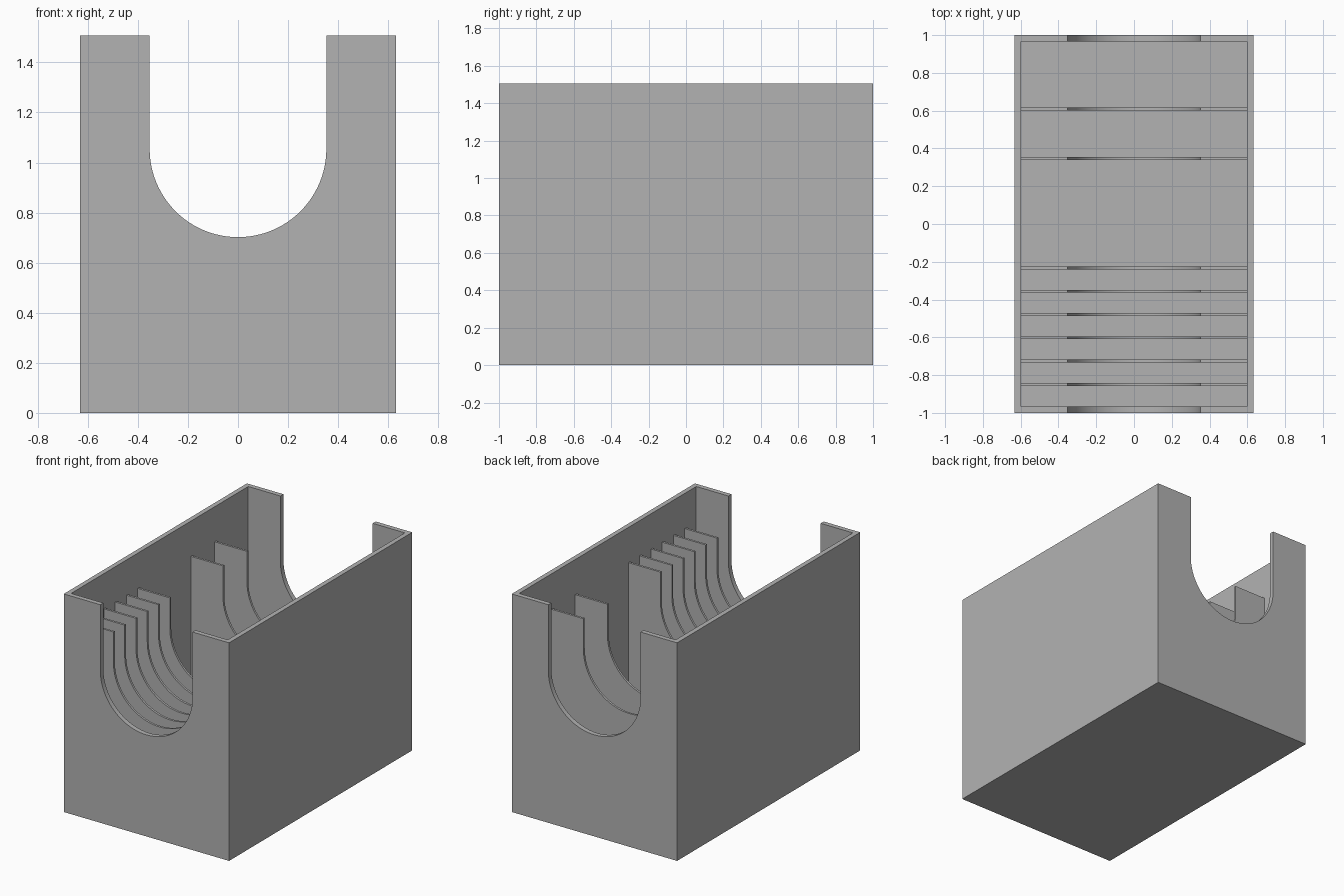
import bpy
import bmesh
from math import pi, cos, sin

cube = bpy.data.objects.get("Cube")
if cube:
    bpy.data.objects.remove(cube, do_unlink=True)

WIDTH, LENGTH, HEIGHT = 1.264, 2.0, 1.507
WALL = 0.033
SLOT_R, SLOT_Z = 0.353, 1.055
BAFFLE_TOP, BAFFLE_T = 1.264, 0.015

grey = bpy.data.materials.new("plain_grey")
grey.use_nodes = True
colour = (0.448, 0.448, 0.448, 1)
grey.diffuse_color = colour
grey.node_tree.nodes["Principled BSDF"].inputs["Base Color"].default_value = colour


def extrude_profile(name, points, y0, y1):
    """Solid made from an x-z outline stretched from y0 to y1."""
    bm = bmesh.new()
    face = bm.faces.new([bm.verts.new((x, y0, z)) for x, z in points])
    grown = bmesh.ops.extrude_face_region(bm, geom=[face])["geom"]
    verts = [v for v in grown if isinstance(v, bmesh.types.BMVert)]
    bmesh.ops.translate(bm, verts=verts, vec=(0, y1 - y0, 0))
    bmesh.ops.recalc_face_normals(bm, faces=bm.faces)
    mesh = bpy.data.meshes.new(name)
    bm.to_mesh(mesh)
    bm.free()
    mesh.materials.append(grey)
    obj = bpy.data.objects.new(name, mesh)
    bpy.context.collection.objects.link(obj)
    return obj


def rectangle(half, z0, z1):
    return [(-half, z0), (half, z0), (half, z1), (-half, z1)]


def slot_arc(steps=48):
    """Lower half circle of the slot, from right to left."""
    return [(SLOT_R * cos(pi * i / steps), SLOT_Z - SLOT_R * sin(pi * i / steps))
            for i in range(steps + 1)]


def u_outline(half, z0, z1):
    return [(-half, z0), (half, z0), (half, z1), (SLOT_R, z1),
            *slot_arc(), (-SLOT_R, z1), (-half, z1)]


def select_only(obj):
    bpy.ops.object.select_all(action="DESELECT")
    obj.select_set(True)
    bpy.context.view_layer.objects.active = obj


def cut(obj, cutter):
    cutter.hide_render = True
    mod = obj.modifiers.new("cut", "BOOLEAN")
    mod.operation = "DIFFERENCE"
    mod.solver = "EXACT"
    mod.object = cutter
    select_only(obj)
    bpy.ops.object.modifier_apply(modifier=mod.name)
    bpy.data.objects.remove(cutter, do_unlink=True)


# Open box: U-shaped solid hollowed out, with full-height side walls
half, end = WIDTH / 2, LENGTH / 2
inner = half - WALL
box = extrude_profile("open_box", u_outline(half, 0, HEIGHT), -end, end)
cut(box, extrude_profile("cavity", rectangle(inner, WALL, HEIGHT + 1),
                         -end + WALL, end - WALL))
parts = [box]

# Baffles: six evenly spaced near the front, two near the back
positions = [-0.849 + 0.1232 * i for i in range(6)] + [0.347, 0.609]
for i, y in enumerate(positions):
    parts.append(extrude_profile(f"baffle_{i + 1}",
                                 u_outline(inner + 0.005, WALL - 0.005, BAFFLE_TOP),
                                 y - BAFFLE_T / 2, y + BAFFLE_T / 2))

# Smooth slot curves with crisp corners
for obj in parts:
    select_only(obj)
    bpy.ops.object.shade_smooth_by_angle(angle=pi / 6)
